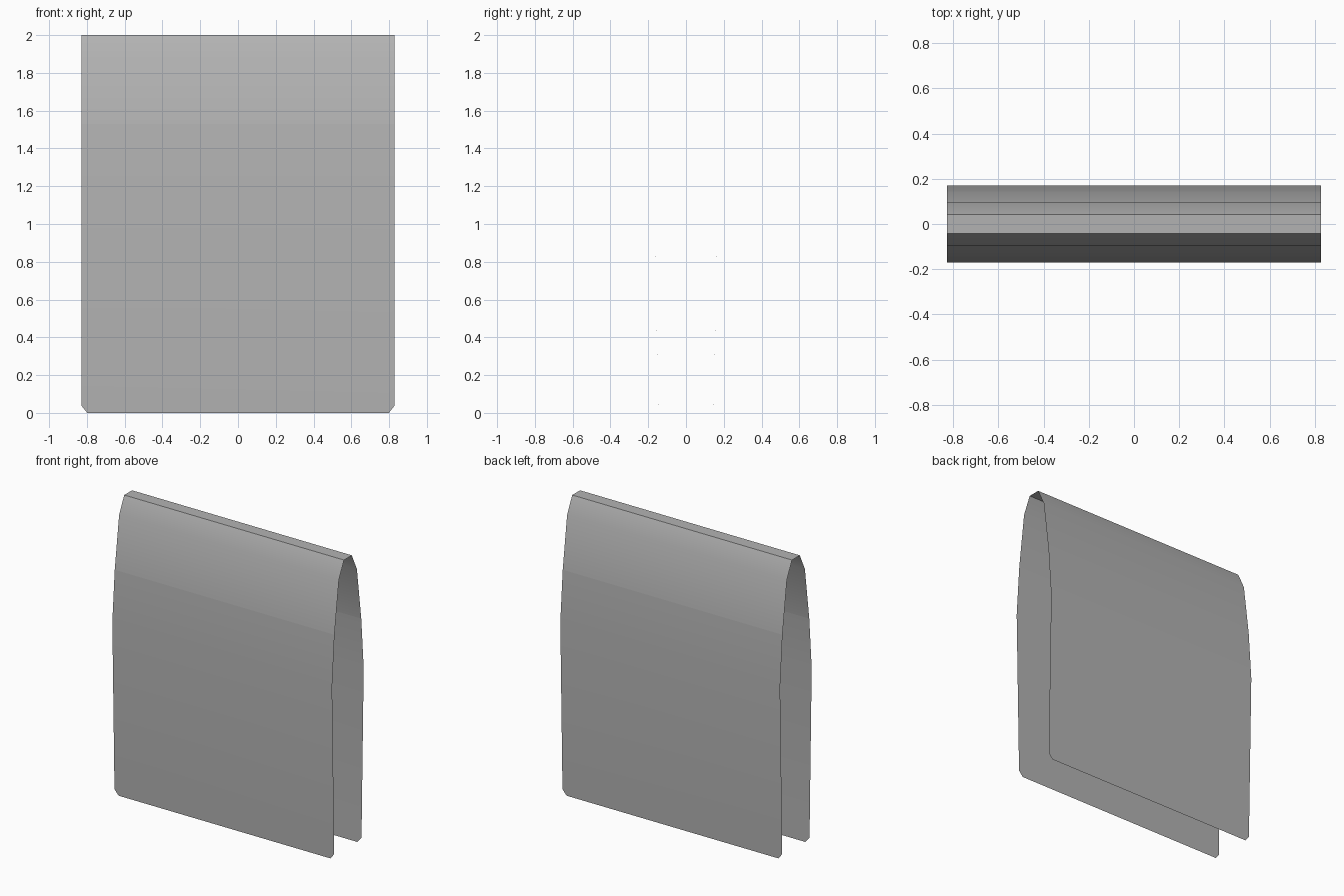
import bpy, bmesh

if "Cube" in bpy.data.objects:
    bpy.data.objects.remove(bpy.data.objects["Cube"])

HALF_W = 0.828      # half width of the cloth
CUT_X, CUT_Z = 0.03, 0.037   # clipped lower corners
CREASE_Z = 1.53     # crease between the rounded top and the hanging panels

# Half cross-section (y, z) of the draped sheet, from hem up to the flat top fold
half = [(0.146, 0.0), (0.1467, CUT_Z), (0.17, 1.185), (0.144, CREASE_Z), (0.097, 1.885), (0.042, 2.0)]
profile = [(-y, z) for y, z in half] + half[::-1]

# Draped sheet: sweep the profile along x, narrowing at both hems
bm = bmesh.new()
rows = []
for y, z in profile:
    w = HALF_W - (CUT_X if z == 0.0 else 0.0)
    rows.append((bm.verts.new((-w, y, z)), bm.verts.new((w, y, z))))
for (a, b), (c, d) in zip(rows, rows[1:]):
    bm.faces.new((a, b, d, c))


def cross_edges(height):
    return [e for e in bm.edges if len(e.link_faces) == 2
            and all(abs(v.co.z - height) < 1e-5 for v in e.verts)]


# Merge each hem strip with its panel, then split the shading at the crease
bmesh.ops.dissolve_edges(bm, edges=cross_edges(CUT_Z), use_verts=False)
bmesh.ops.split_edges(bm, edges=cross_edges(CREASE_Z))

mesh = bpy.data.meshes.new("draped_towel")
bm.to_mesh(mesh)
bm.free()
towel = bpy.data.objects.new("draped_towel", mesh)
bpy.context.collection.objects.link(towel)

# Mid-grey cloth
cloth = bpy.data.materials.new("grey_cloth")
cloth.diffuse_color = (0.45, 0.45, 0.45, 1.0)
cloth.use_nodes = True
cloth.node_tree.nodes["Principled BSDF"].inputs["Base Color"].default_value = cloth.diffuse_color
mesh.materials.append(cloth)

# Smooth hanging sides, crisp top fold
bpy.context.view_layer.objects.active = towel
towel.select_set(True)
bpy.ops.object.shade_smooth_by_angle(angle=0.5236)
